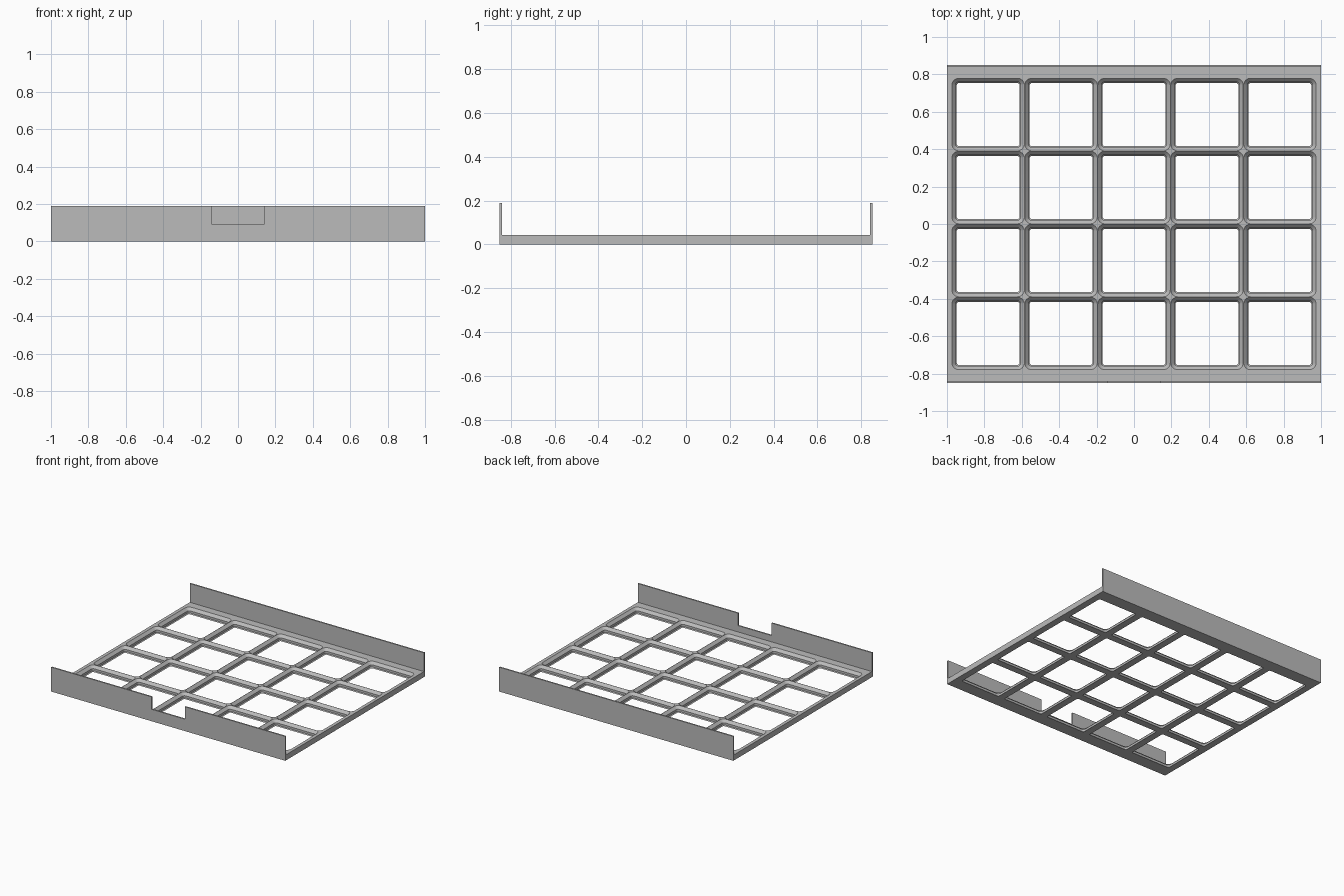
import bpy, bmesh, math

cube = bpy.data.objects.get("Cube")
if cube:
    bpy.data.objects.remove(cube, do_unlink=True)

PITCH, COLS, ROWS = 0.39, 5, 4
HALF_X, HALF_Y = 1.0, 0.851
PLATE_H, WALL_H, WALL_T = 0.043, 0.188, 0.011
NOTCH_HALF, NOTCH_Z = 0.142, 0.092

grey = bpy.data.materials.new("plain grey")
grey.use_nodes = True
colour = (0.5, 0.5, 0.5, 1)
grey.diffuse_color = colour
grey.node_tree.nodes["Principled BSDF"].inputs["Base Color"].default_value = colour


def finish(name, bm):
    bmesh.ops.recalc_face_normals(bm, faces=bm.faces)
    mesh = bpy.data.meshes.new(name)
    bm.to_mesh(mesh)
    bm.free()
    mesh.materials.append(grey)
    obj = bpy.data.objects.new(name, mesh)
    bpy.context.collection.objects.link(obj)
    return obj


def extrude_profile(name, points, axis, depth):
    """Extrude a closed outline along the given axis (1 = y, 2 = z)."""
    bm = bmesh.new()
    if axis == 2:
        verts = [bm.verts.new((a, b, 0)) for a, b in points]
    else:
        verts = [bm.verts.new((a, 0, b)) for a, b in points]
    face = bm.faces.new(verts)
    ext = bmesh.ops.extrude_face_region(bm, geom=[face])["geom"]
    shift = [0, 0, 0]
    shift[axis] = depth
    bmesh.ops.translate(bm, vec=shift, verts=[g for g in ext if isinstance(g, bmesh.types.BMVert)])
    return finish(name, bm)


def rounded_square(bm, cx, cy, z, half, radius, steps=6):
    ring = []
    for quarter in range(4):
        mid = math.radians(45 + 90 * quarter)
        ox = math.copysign(half - radius, math.cos(mid))
        oy = math.copysign(half - radius, math.sin(mid))
        for i in range(steps + 1):
            a = math.pi / 2 * (quarter + i / steps)
            ring.append(bm.verts.new((cx + ox + radius * math.cos(a),
                                      cy + oy + radius * math.sin(a), z)))
    return ring


# Base plate
base = extrude_profile("grid_base", [(-HALF_X, -HALF_Y), (HALF_X, -HALF_Y),
                                     (HALF_X, HALF_Y), (-HALF_X, HALF_Y)], 2, PLATE_H)

# Stepped, chamfered pocket cutters: (height, half width, corner radius)
SECTION = [(-0.01, 0.168, 0.011), (0, 0.168, 0.011), (0.0065, 0.1745, 0.0175),
           (0.0232, 0.1745, 0.0175), (PLATE_H, 0.194, 0.037), (0.06, 0.194, 0.037)]
bm = bmesh.new()
for col in range(COLS):
    for row in range(ROWS):
        cx = (col - (COLS - 1) / 2) * PITCH
        cy = (row - (ROWS - 1) / 2) * PITCH
        rings = [rounded_square(bm, cx, cy, *level) for level in SECTION]
        for low, high in zip(rings, rings[1:]):
            for i in range(len(low)):
                j = (i + 1) % len(low)
                bm.faces.new((low[i], low[j], high[j], high[i]))
        bm.faces.new(rings[0])
        bm.faces.new(rings[-1])
cutter = finish("pocket_cutter", bm)
cutter.hide_render = True

cut = base.modifiers.new("pockets", "BOOLEAN")
cut.operation, cut.solver, cut.object = "DIFFERENCE", "EXACT", cutter
bpy.context.view_layer.update()
depsgraph = bpy.context.evaluated_depsgraph_get()
cut_mesh = bpy.data.meshes.new_from_object(base.evaluated_get(depsgraph))
base.modifiers.clear()
base.data = cut_mesh
bpy.data.objects.remove(cutter, do_unlink=True)

# Back wall, and front wall with a notch in its top edge
outer = [(-HALF_X, PLATE_H), (HALF_X, PLATE_H), (HALF_X, WALL_H)]
notch = [(NOTCH_HALF, WALL_H), (NOTCH_HALF, NOTCH_Z), (-NOTCH_HALF, NOTCH_Z), (-NOTCH_HALF, WALL_H)]
back = extrude_profile("back_wall", outer + [(-HALF_X, WALL_H)], 1, WALL_T)
back.location.y = HALF_Y - WALL_T
front = extrude_profile("front_wall", outer + notch + [(-HALF_X, WALL_H)], 1, WALL_T)
front.location.y = -HALF_Y

# Smooth rounded pocket corners, sharp chamfer edges
bpy.ops.object.select_all(action="DESELECT")
base.select_set(True)
bpy.context.view_layer.objects.active = base
bpy.ops.object.shade_smooth_by_angle(angle=math.radians(25))
